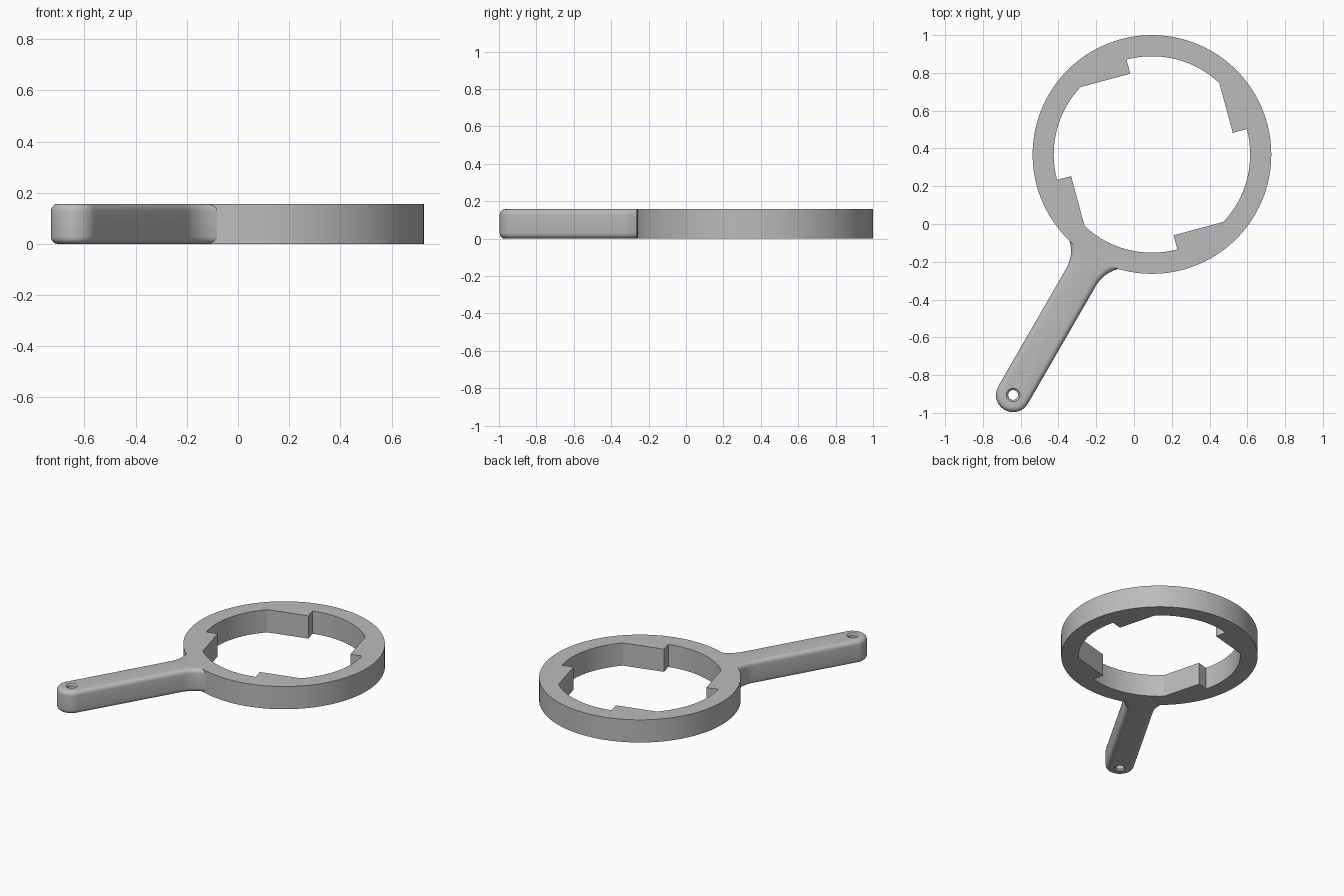
import bpy, bmesh
from math import sin, cos, pi, radians, asin, sqrt
from mathutils import Vector

if "Cube" in bpy.data.objects:
    bpy.data.objects.remove(bpy.data.objects["Cube"], do_unlink=True)

HEIGHT = 0.157
CENTER = Vector((0.095, 0.368))
OUTER, BORE, TOOTH = 0.632, 0.52, 0.443
REACH = 1.47                      # ring centre to handle eye
HALF, FILLET, FILLET_AT = 0.091, 0.188, 0.75
AXIS = Vector((-0.5, -sqrt(0.75)))
SIDE = Vector((-AXIS.y, AXIS.x))

grey = bpy.data.materials.new("plain grey")
grey.use_nodes = True
grey.diffuse_color = (0.5, 0.5, 0.5, 1)
grey.node_tree.nodes["Principled BSDF"].inputs["Base Color"].default_value = (0.5, 0.5, 0.5, 1)


def polar(r, a):
    return Vector((r * cos(a), r * sin(a)))


def circle(r, n, c=Vector((0, 0))):
    return [c + polar(r, 2 * pi * i / n) for i in range(n)]


def loft(name, layers):
    """Closed solid from (z, outline) layers with matching point counts."""
    bm = bmesh.new()
    loops = [[bm.verts.new((p.x, p.y, z)) for p in pts] for z, pts in layers]
    n = len(loops[0])
    for a, b in zip(loops, loops[1:]):
        for i in range(n):
            j = (i + 1) % n
            bm.faces.new((a[i], a[j], b[j], b[i]))
    bm.faces.new(loops[0][::-1])
    bm.faces.new(loops[-1])
    bmesh.ops.recalc_face_normals(bm, faces=bm.faces)
    mesh = bpy.data.meshes.new(name)
    bm.to_mesh(mesh)
    bm.free()
    mesh.materials.append(grey)
    ob = bpy.data.objects.new(name, mesh)
    bpy.context.collection.objects.link(ob)
    return ob


def combine(target, other, operation):
    mod = target.modifiers.new(operation.lower(), "BOOLEAN")
    mod.operation, mod.solver, mod.object = operation, "EXACT", other
    bpy.context.view_layer.objects.active = target
    bpy.ops.object.modifier_apply(modifier=mod.name)
    bpy.data.objects.remove(other, do_unlink=True)


def handle_outline(d):
    """Handle shape pulled in by d: flared root, straight shank, round tip."""
    f = FILLET + d
    sweep = asin(0.16 / f)
    side = [(FILLET_AT - f * sin(t), HALF + FILLET - f * cos(t))
            for t in (sweep * (1 - i / 10) for i in range(11))]
    tip = [(REACH + (HALF - d) * sin(t), (HALF - d) * cos(t))
           for t in (pi * i / 24 for i in range(25))]
    pts = [(0.55, side[0][1])] + side + tip
    pts += [(u, -v) for u, v in side[::-1]] + [(0.55, -side[0][1])]
    return [CENTER + AXIS * u + SIDE * v for u, v in pts]


# Handle with rounded upper and lower edges
ROUND = 0.028
steps = [pi / 2 * i / 5 for i in range(6)]
lower = [(ROUND * (1 - sin(t)), handle_outline(ROUND * (1 - cos(t)))) for t in reversed(steps)]
upper = [(HEIGHT - z, pts) for z, pts in reversed(lower)]
handle = loft("handle", lower + upper)

# Ring body joined to the handle
wrench = loft("ring_wrench", [(z, circle(OUTER, 96, CENTER)) for z in (0, HEIGHT)])
combine(wrench, handle, "UNION")

# Bore with four ramped teeth
bore = []
for k in range(4):
    start = radians(105 + 90 * k)
    bore.append(CENTER + polar(TOOTH, start))
    for i in range(17):
        bore.append(CENTER + polar(BORE, start + radians(31.7 + 58.3 * i / 16)))
combine(wrench, loft("bore_cutter", [(-0.1, bore), (HEIGHT + 0.1, bore)]), "DIFFERENCE")

# Countersunk hanging hole
eye = CENTER + AXIS * REACH
profile = [(-0.01, 0.046), (0.01, 0.026), (HEIGHT - 0.01, 0.026), (HEIGHT + 0.01, 0.046)]
hole = loft("hole_cutter", [(z, circle(r, 32, eye)) for z, r in profile])
combine(wrench, hole, "DIFFERENCE")

bpy.ops.object.select_all(action="DESELECT")
wrench.select_set(True)
bpy.context.view_layer.objects.active = wrench
bpy.ops.object.shade_smooth_by_angle(angle=radians(25))
